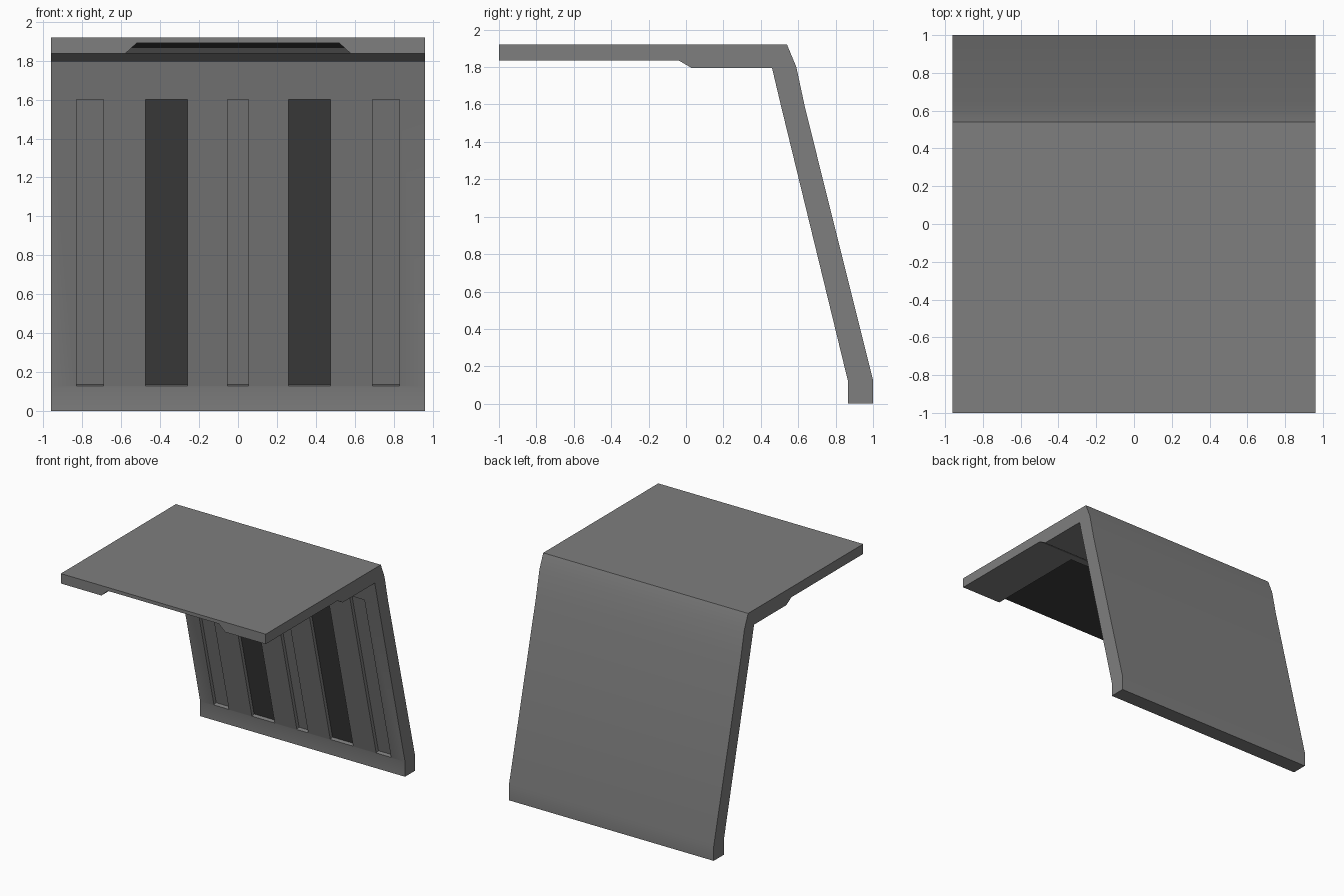
import bpy, bmesh
from mathutils import Vector

if "Cube" in bpy.data.objects:
    bpy.data.objects.remove(bpy.data.objects["Cube"])


def prism(name, profile, left, right):
    """Sweep a (y, z) profile across x; left/right give the x position at a height z."""
    bm = bmesh.new()
    a = [bm.verts.new((left(z), y, z)) for y, z in profile]
    b = [bm.verts.new((right(z), y, z)) for y, z in profile]
    n = len(profile)
    bm.faces.new(a)
    bm.faces.new(b[::-1])
    for i in range(n):
        j = (i + 1) % n
        bm.faces.new((a[j], a[i], b[i], b[j]))
    bmesh.ops.recalc_face_normals(bm, faces=bm.faces)
    mesh = bpy.data.meshes.new(name)
    bm.to_mesh(mesh)
    bm.free()
    obj = bpy.data.objects.new(name, mesh)
    bpy.context.collection.objects.link(obj)
    return obj


def cut(target, cutter):
    mod = target.modifiers.new("cut", 'BOOLEAN')
    mod.operation = 'DIFFERENCE'
    mod.solver = 'EXACT'
    mod.object = cutter
    bpy.context.view_layer.objects.active = target
    bpy.ops.object.modifier_apply(modifier=mod.name)
    bpy.data.objects.remove(cutter)


# Roof and leaning wall as one bent panel
panel = prism("roof_and_wall", [
    (-1, 1.92), (0.54, 1.92), (0.59, 1.80), (0.637, 1.58), (1, 0.125), (1, 0),
    (0.865, 0), (0.865, 0.125), (0.505, 1.605), (0.46, 1.795), (0.03, 1.795),
    (-0.04, 1.836), (-1, 1.836)], lambda z: -0.96, lambda z: 0.96)

# Vertical recesses in the inner wall face, square to its slope
low, high = Vector((0.865, 0.13)), Vector((0.506, 1.60))
along = (high - low).normalized()
inward = Vector((along.y, -along.x))
DEPTH = 0.03
recess = [low - inward * 0.05, high - inward * 0.05,
          high + inward * DEPTH, low + inward * DEPTH]
for x0, x1 in ((-0.83, -0.69), (-0.475, -0.26), (-0.053, 0.053),
               (0.26, 0.475), (0.69, 0.83)):
    cut(panel, prism("recess_cutter", recess,
                     lambda z, x=x0: x, lambda z, x=x1: x))

# Bevelled recess under the front half of the roof
side = lambda z: 0.58 - 1.09 * (z - 1.836)
cut(panel, prism("roof_recess_cutter",
                 [(-1.1, 1.81), (-1.1, 1.894), (-0.125, 1.865), (-0.075, 1.81)],
                 lambda z: -side(z), side))

# Dark backs of the two wide recesses and the roof recess
for name, value in (("grey", 0.21), ("dark", 0.05)):
    mat = bpy.data.materials.new(name)
    mat.diffuse_color = (value, value, value, 1)
    mat.use_nodes = True
    mat.node_tree.nodes["Principled BSDF"].inputs["Base Color"].default_value = mat.diffuse_color
    panel.data.materials.append(mat)
for f in panel.data.polygons:
    c, n = f.center, f.normal
    xs = [abs(panel.data.vertices[v].co.x) for v in f.vertices]
    vent = min(xs) > 0.25 and max(xs) < 0.49 and 0.2 < c.z < 1.6 and n.y < -0.9 \
        and (Vector((c.y, c.z)) - low).dot(inward) > DEPTH / 2
    ceiling = n.z < -0.9 and 1.85 < c.z < 1.9
    f.material_index = 1 if vent or ceiling else 0

panel.select_set(True)
bpy.context.view_layer.objects.active = panel
bpy.ops.object.shade_smooth_by_angle()
